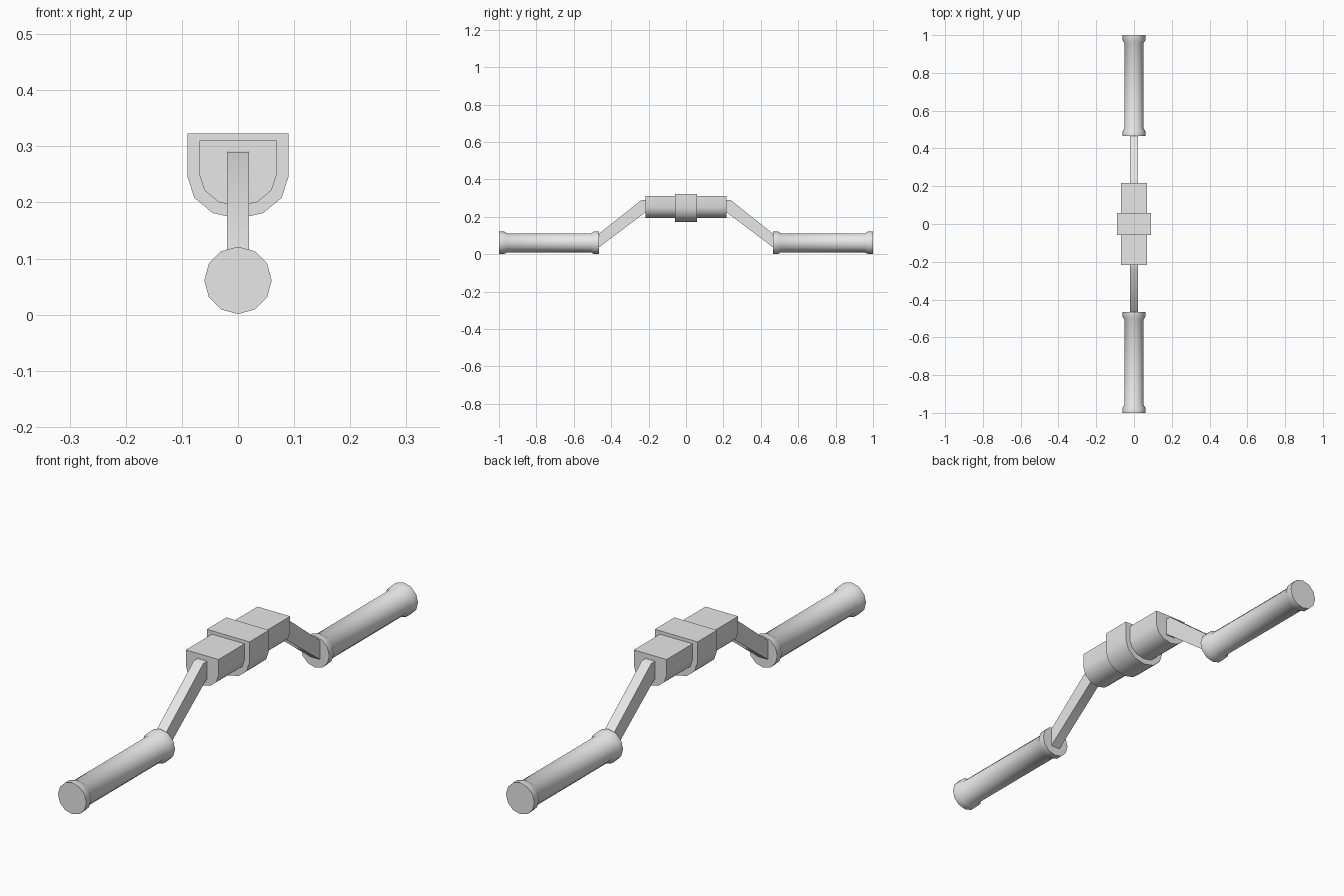
import bpy, bmesh, math

if "Cube" in bpy.data.objects:
    bpy.data.objects.remove(bpy.data.objects["Cube"], do_unlink=True)

grey = bpy.data.materials.new("plain grey")
grey.use_nodes = True
grey.diffuse_color = (0.8, 0.8, 0.8, 1)
grey.node_tree.nodes["Principled BSDF"].inputs["Base Color"].default_value = (0.8, 0.8, 0.8, 1)


def loft(name, rings):
    """Join rings of points into a closed solid with capped ends."""
    bm = bmesh.new()
    loops = [[bm.verts.new(p) for p in ring] for ring in rings]
    n = len(loops[0])
    for a, b in zip(loops, loops[1:]):
        for i in range(n):
            j = (i + 1) % n
            bm.faces.new((a[i], a[j], b[j], b[i]))
    bm.faces.new(loops[0])
    bm.faces.new(loops[-1])
    bmesh.ops.recalc_face_normals(bm, faces=bm.faces)
    mesh = bpy.data.meshes.new(name)
    bm.to_mesh(mesh)
    bm.free()
    mesh.materials.append(grey)
    obj = bpy.data.objects.new(name, mesh)
    bpy.context.collection.objects.link(obj)
    bpy.ops.object.select_all(action='DESELECT')
    obj.select_set(True)
    bpy.context.view_layer.objects.active = obj
    bpy.ops.object.shade_smooth_by_angle(angle=math.radians(40))
    return obj


def cradle(name, half_length, width, top, mid, bottom):
    """Flat-topped block with straight sides and a rounded underside."""
    outline = [(width, top)]
    for i in range(7):
        a = math.pi * i / 6
        outline.append((width * math.cos(a), mid - (mid - bottom) * math.sin(a)))
    outline.append((-width, top))
    return loft(name, [[(x, y, z) for x, z in outline]
                       for y in (-half_length, half_length)])


# Central body and its raised collar
cradle("center_body", 0.216, 0.069, 0.31, 0.25, 0.193)
cradle("center_collar", 0.059, 0.09, 0.323, 0.246, 0.171)

# Flanged grips and sloping arms, front and back
grip_profile = [(1.0, 0.06), (0.972, 0.06), (0.957, 0.051),
                (0.507, 0.051), (0.492, 0.06), (0.465, 0.06)]
arm_profile = [(0.205, 0.291), (0.238, 0.29), (0.47, 0.106),
               (0.47, 0.033), (0.22, 0.222), (0.205, 0.222)]
for side, s in (("front", -1), ("back", 1)):
    loft(side + "_grip", [[(r * math.sin(math.tau * i / 12), s * y,
                            0.061 + r * math.cos(math.tau * i / 12))
                           for i in range(12)] for y, r in grip_profile])
    loft(side + "_arm", [[(x, s * y, z) for y, z in arm_profile]
                         for x in (-0.02, 0.02)])
